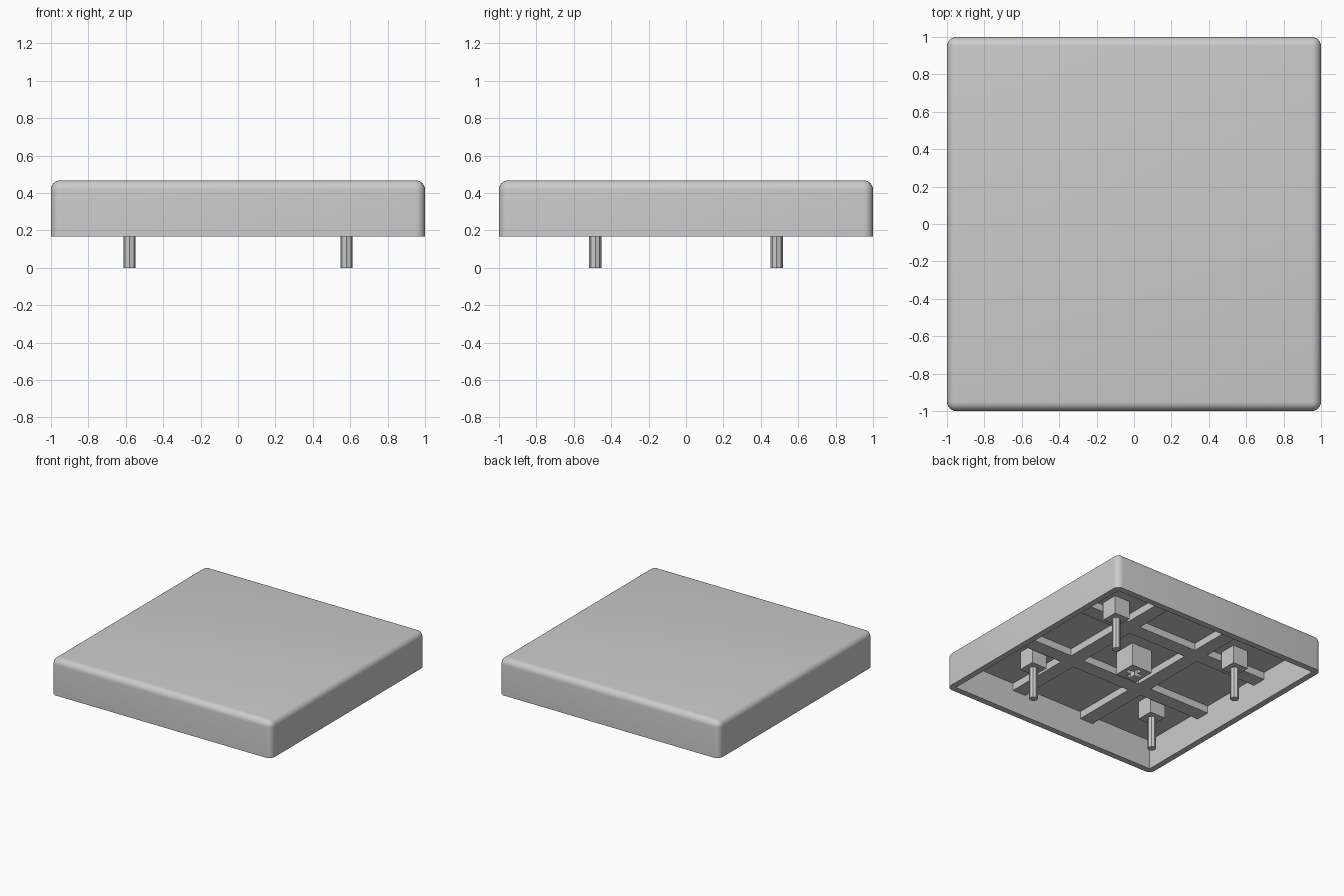
import bpy, bmesh, math

if "Cube" in bpy.data.objects:
    bpy.data.objects.remove(bpy.data.objects["Cube"])

grey = bpy.data.materials.new("plain grey")
grey.diffuse_color = (0.6, 0.6, 0.6, 1)
grey.use_nodes = True
grey.node_tree.nodes["Principled BSDF"].inputs["Base Color"].default_value = grey.diffuse_color


def finish(bm, name):
    mesh = bpy.data.meshes.new(name)
    bm.to_mesh(mesh)
    bm.free()
    mesh.materials.append(grey)
    ob = bpy.data.objects.new(name, mesh)
    bpy.context.collection.objects.link(ob)
    return ob


def add_box(bm, lo, hi):
    vs = bmesh.ops.create_cube(bm, size=1)["verts"]
    for v in vs:
        for i in range(3):
            v.co[i] = hi[i] if v.co[i] > 0 else lo[i]


def box(name, lo, hi):
    bm = bmesh.new()
    add_box(bm, lo, hi)
    return finish(bm, name)


def activate(ob):
    bpy.ops.object.select_all(action='DESELECT')
    ob.select_set(True)
    bpy.context.view_layer.objects.active = ob


def cut(ob, cutter):
    activate(ob)
    mod = ob.modifiers.new("cut", 'BOOLEAN')
    mod.operation = 'DIFFERENCE'
    mod.solver = 'EXACT'
    mod.object = cutter
    bpy.ops.object.modifier_apply(modifier=mod.name)
    bpy.data.objects.remove(cutter, do_unlink=True)


BASE, TOP, CEILING, INNER = 0.167, 0.467, 0.41, 0.95

# Rounded outer shell, open underneath
bm = bmesh.new()
add_box(bm, (-1, -1, BASE), (1, 1, TOP))
rounded = [e for e in bm.edges if max(v.co.z for v in e.verts) > BASE + 0.1]
bmesh.ops.bevel(bm, geom=rounded, offset=0.05, segments=6, profile=0.5, affect='EDGES')
shell = finish(bm, "shell")
cut(shell, box("cavity", (-INNER, -INNER, 0), (INNER, INNER, CEILING)))
activate(shell)
bpy.ops.object.shade_smooth_by_angle(angle=math.radians(35))

# Crossing ribs under the ceiling
for s in (-1, 1):
    a, b = s * 0.33 - 0.06, s * 0.33 + 0.06
    box("lengthwise_rib", (a, -INNER, 0.35), (b, INNER, CEILING))
    box("crosswise_rib", (-INNER, a, 0.35), (INNER, b, CEILING))

# Central socket with a cross-shaped hole
socket = box("central_socket", (-0.094, -0.094, 0.22), (0.094, 0.094, CEILING))
cut(socket, box("slot", (-0.065, -0.018, 0.1), (0.065, 0.018, 0.34)))
cut(socket, box("slot", (-0.018, -0.065, 0.1), (0.018, 0.065, 0.34)))

# Four mounting blocks, each with a peg
for sx in (-1, 1):
    for sy in (-1, 1):
        x, y = sx * 0.58, sy * 0.485
        box("mounting_block", (x - 0.07, y - 0.07, 0.26), (x + 0.07, y + 0.07, CEILING))
        bm = bmesh.new()
        bmesh.ops.create_cone(bm, cap_ends=True, segments=8, radius1=0.033,
                              radius2=0.033, depth=0.26)
        bmesh.ops.translate(bm, verts=bm.verts, vec=(x, y, 0.13))
        finish(bm, "peg")
